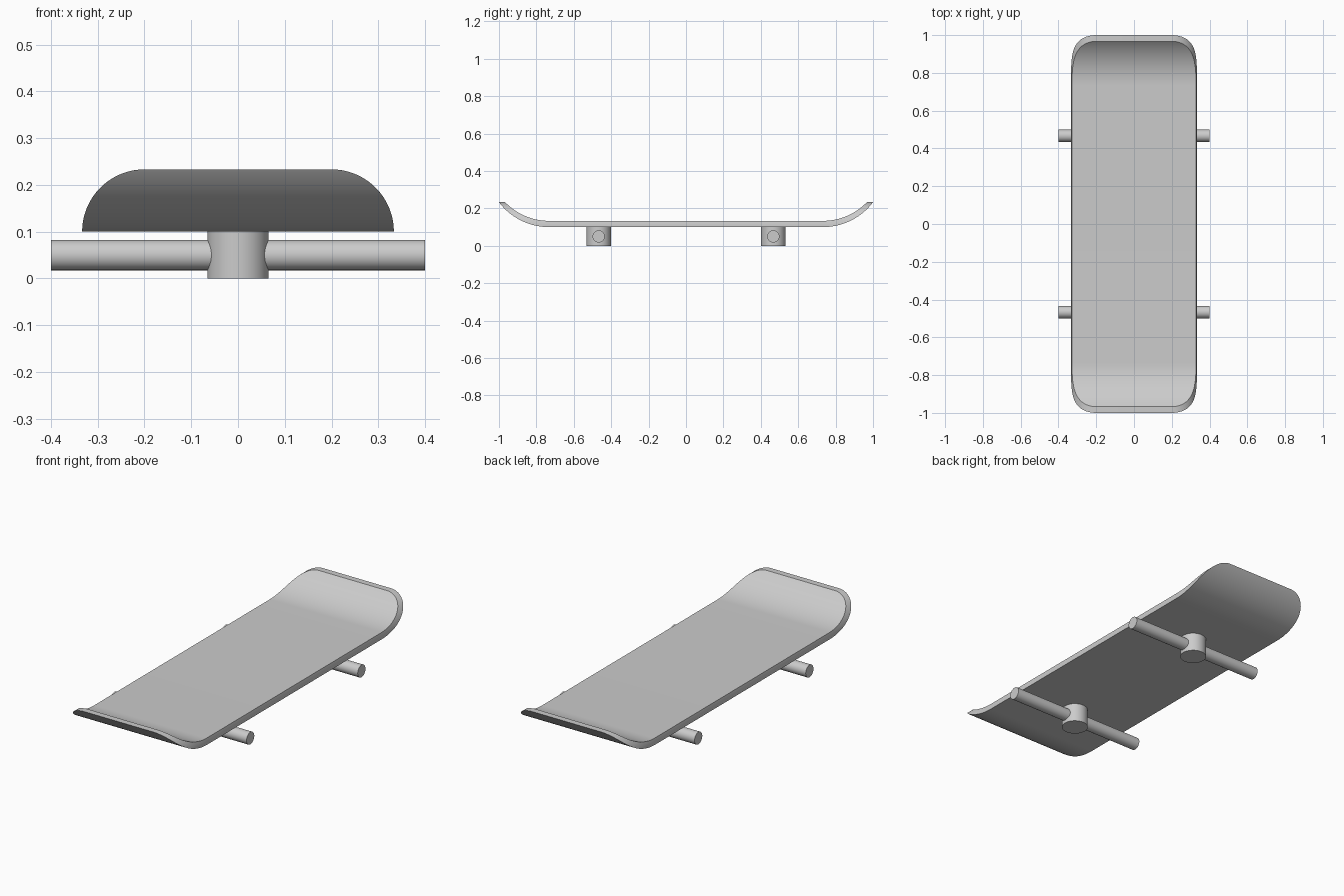
import bpy, bmesh, math
from mathutils import Matrix

cube = bpy.data.objects.get("Cube")
if cube:
    bpy.data.objects.remove(cube, do_unlink=True)

GREY = (0.6, 0.6, 0.6, 1)
grey = bpy.data.materials.new("plain grey")
grey.use_nodes = True
grey.diffuse_color = GREY
grey.node_tree.nodes["Principled BSDF"].inputs["Base Color"].default_value = GREY

BOTTOM, TOP, TIP = 0.1, 0.1333, 0.2333   # deck underside, deck top, raised end
BEND, CORNER, FLAT_W = 0.733, 0.1333, 0.2
STEPS, LAYERS = 32, 4


def add_object(name, bm):
    bmesh.ops.recalc_face_normals(bm, faces=bm.faces)
    mesh = bpy.data.meshes.new(name)
    bm.to_mesh(mesh)
    bm.free()
    mesh.materials.append(grey)
    ob = bpy.data.objects.new(name, mesh)
    bpy.context.collection.objects.link(ob)
    bpy.ops.object.select_all(action="DESELECT")
    ob.select_set(True)
    bpy.context.view_layer.objects.active = ob
    bpy.ops.object.shade_smooth_by_angle(angle=math.radians(30))
    return ob


def upturn(t, z0, y_end):
    """Point on the arc rising from the flat deck to the raised end."""
    run, rise = y_end - BEND, TIP - z0
    radius = (run ** 2 + rise ** 2) / (2 * rise)
    a = t * 2 * math.atan2(rise, run)
    return BEND + radius * math.sin(a), z0 + radius * (1 - math.cos(a))


def half_width(z):
    """Deck outline seen from the end: quarter-round upper corners."""
    return FLAT_W + math.sqrt(max(0, CORNER ** 2 - (z - BOTTOM) ** 2))


# Deck: cross-section rings swept from the rear tip to the front tip
bm = bmesh.new()
rings = []
for side in (-1, 1):
    ts = [math.sin(math.pi / 2 * i / STEPS) for i in range(STEPS + 1)]
    for t in (reversed(ts) if side < 0 else ts):
        low, high = upturn(t, BOTTOM, 1.0), upturn(t, TOP, 0.967)
        edge = []
        for k in range(LAYERS + 1):
            f = k / LAYERS
            y, z = (a + (b - a) * f for a, b in zip(low, high))
            edge.append((half_width(z), side * y, z))
        ring = edge + [(-x, y, z) for x, y, z in reversed(edge)]
        rings.append([bm.verts.new(p) for p in ring])
for r0, r1 in zip(rings, rings[1:]):
    n = len(r0)
    for i in range(n):
        j = (i + 1) % n
        bm.faces.new((r0[i], r0[j], r1[j], r1[i]))
for ring in (rings[0], rings[-1]):
    for k in range(LAYERS):
        bm.faces.new((ring[k], ring[k + 1], ring[-k - 2], ring[-k - 1]))
add_object("deck", bm)


def cylinder(name, radius, depth, matrix):
    bm = bmesh.new()
    bmesh.ops.create_cone(bm, cap_ends=True, segments=48, radius1=radius,
                          radius2=radius, depth=depth, matrix=matrix)
    return add_object(name, bm)


# Trucks: an upright post with a cross axle under each end
for end, y in (("front", -0.467), ("rear", 0.467)):
    cylinder(end + "_post", 0.0655, BOTTOM, Matrix.Translation((0, y, BOTTOM / 2)))
    cylinder(end + "_axle", 0.0325, 0.8, Matrix.Translation((0, y, 0.05))
             @ Matrix.Rotation(math.pi / 2, 4, "Y"))
